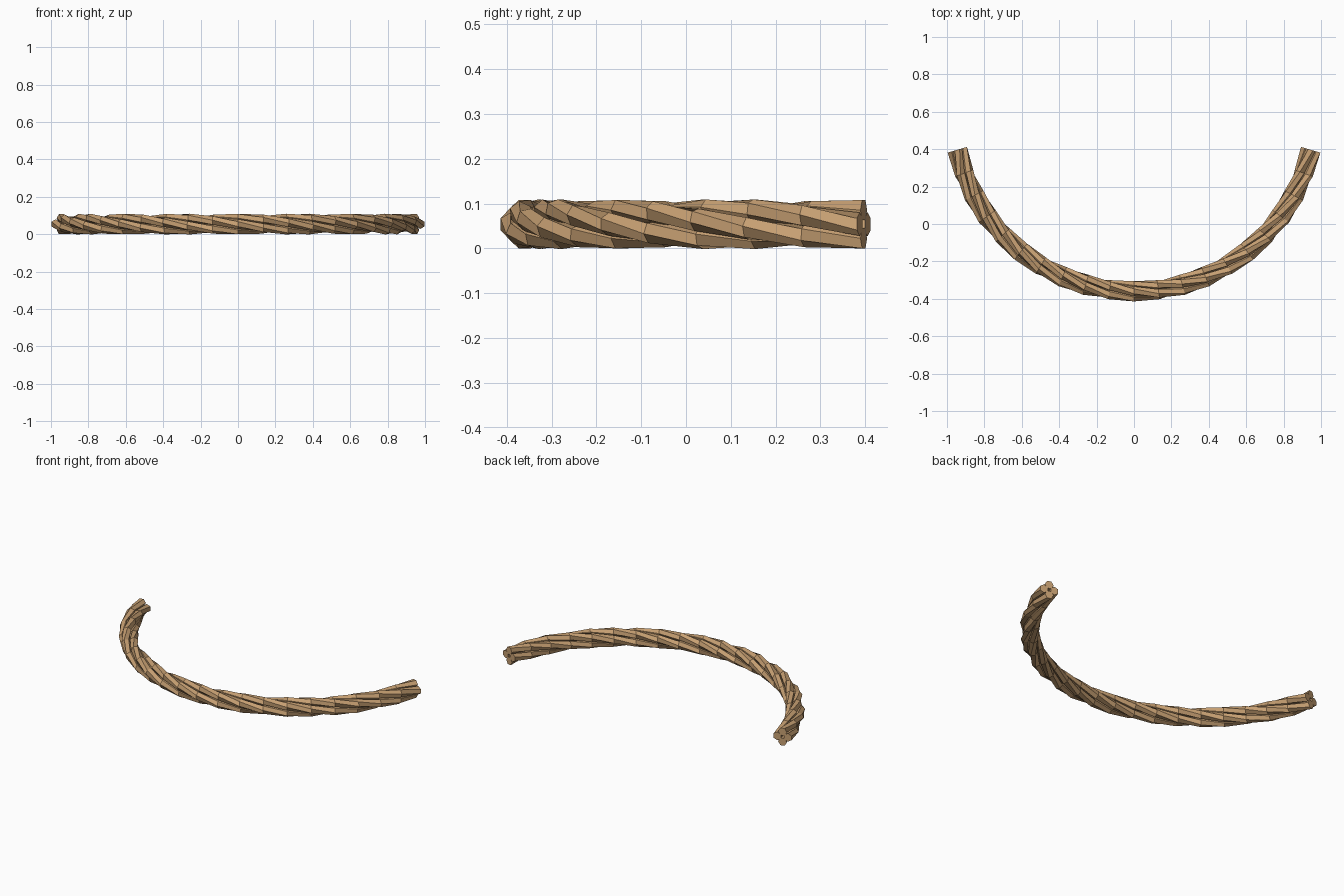
import bpy, bmesh, math
from mathutils import Vector

if "Cube" in bpy.data.objects:
    bpy.data.objects.remove(bpy.data.objects["Cube"])

STRANDS, SIDES, SEGS, TURNS = 4, 6, 20, 2
ARC_R, HALF = 0.968, math.radians(77.4)
LAY_R, STRAND_R = 0.0315, 0.026        # strand offset from the core, strand radius
UP = Vector((0, 0, 1))

mat = bpy.data.materials.new("rope tan")
mat.diffuse_color = (0.57, 0.35, 0.17, 1)
mat.use_nodes = True
mat.node_tree.nodes["Principled BSDF"].inputs["Base Color"].default_value = mat.diffuse_color

# Centre line of the rope: a shallow arc lying flat
path = []
for i in range(SEGS + 1):
    a = -HALF + 2 * HALF * i / SEGS
    path.append(Vector((ARC_R * math.sin(a), 0.608 - ARC_R * math.cos(a), 0.054)))


def ring(i, phase):
    """Hexagonal cross-section of one strand at path point i."""
    tangent = (path[min(i + 1, SEGS)] - path[max(i - 1, 0)]).normalized()
    outward = tangent.cross(UP)
    phi = phase + 2 * math.pi * TURNS * i / SEGS
    radial = UP * math.cos(phi) + outward * math.sin(phi)
    side = outward * math.cos(phi) - UP * math.sin(phi)
    pts = []
    for k in range(SIDES):
        b = 2 * math.pi * (k + 0.5) / SIDES
        pts.append(path[i] + radial * (LAY_R + STRAND_R * math.cos(b))
                   + side * (STRAND_R * math.sin(b)))
    return pts


# Twisted strands, each a capped flat-sided tube
for s in range(STRANDS):
    bm = bmesh.new()
    rings = [[bm.verts.new(p) for p in ring(i, 2 * math.pi * s / STRANDS)]
             for i in range(SEGS + 1)]
    for r0, r1 in zip(rings, rings[1:]):
        for k in range(SIDES):
            n = (k + 1) % SIDES
            bm.faces.new((r0[k], r0[n], r1[n], r1[k]))
    bm.faces.new(rings[0])
    bm.faces.new(rings[-1])
    bmesh.ops.recalc_face_normals(bm, faces=bm.faces[:])
    mesh = bpy.data.meshes.new(f"rope_strand_{s + 1}")
    bm.to_mesh(mesh)
    bm.free()
    mesh.materials.append(mat)
    bpy.context.collection.objects.link(bpy.data.objects.new(mesh.name, mesh))
